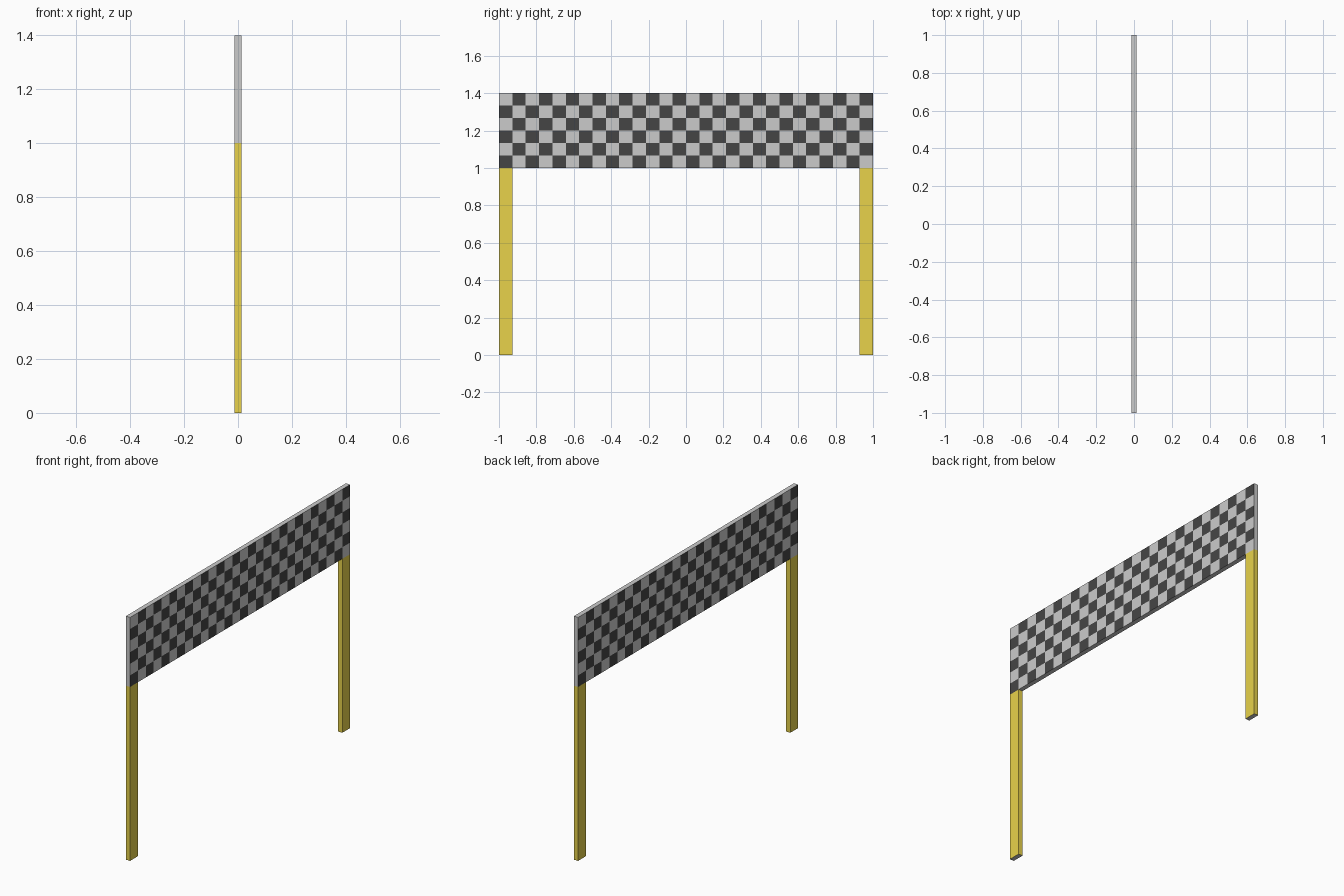
import bpy, bmesh
from mathutils import Matrix, Vector

if "Cube" in bpy.data.objects:
    bpy.data.objects.remove(bpy.data.objects["Cube"])

COLS, ROWS = 28, 6
THICK, WIDTH = 0.027, 2.0
Z0, Z1 = 1.0, 1.4
CW, CH = WIDTH / COLS, (Z1 - Z0) / ROWS


def material(name, color):
    m = bpy.data.materials.new(name)
    m.diffuse_color = (*color, 1)
    m.use_nodes = True
    m.node_tree.nodes["Principled BSDF"].inputs["Base Color"].default_value = m.diffuse_color
    return m


grey = material("light_grey", (0.8, 0.8, 0.8))
black = material("black", (0.06, 0.06, 0.06))
yellow = material("yellow", (0.81, 0.65, 0.07))


def box(size, center):
    bm = bmesh.new()
    bmesh.ops.create_cube(bm, size=1, matrix=Matrix.Translation(center) @ Matrix.Diagonal((*size, 1)))
    return bm


def finish(bm, name, mats):
    bm.normal_update()
    me = bpy.data.meshes.new(name)
    bm.to_mesh(me)
    bm.free()
    for m in mats:
        me.materials.append(m)
    ob = bpy.data.objects.new(name, me)
    bpy.context.collection.objects.link(ob)
    return ob


# Banner: a thin box cut into a grid of cells
bm = box((THICK, WIDTH, Z1 - Z0), (0, 0, (Z0 + Z1) / 2))
cuts = [((0, -1 + i * CW, 0), (0, 1, 0)) for i in range(1, COLS)]
cuts += [((0, 0, Z0 + j * CH), (0, 0, 1)) for j in range(1, ROWS)]
for co, no in cuts:
    bmesh.ops.bisect_plane(bm, geom=bm.verts[:] + bm.edges[:] + bm.faces[:],
                           plane_co=Vector(co), plane_no=Vector(no))
bm.normal_update()

# Checker pattern on both broad faces, reading the same from either side
for f in bm.faces:
    if abs(f.normal.x) > 0.5:
        side = 1 if f.normal.x > 0 else -1
        c = f.calc_center_median()
        col = int((c.y * side + 1) / CW)
        row = int((c.z - Z0) / CH)
        f.material_index = 1 if (col + row) % 2 == 0 else 0
finish(bm, "checkered_banner", [grey, black])

# Posts: yellow with plain undersides
for name, s in (("left_post", -1), ("right_post", 1)):
    bm = box((THICK, CW, Z0), (0, s * (1 - CW / 2), Z0 / 2))
    bm.normal_update()
    for f in bm.faces:
        f.material_index = 1 if f.normal.z < -0.5 else 0
    finish(bm, name, [yellow, grey])
